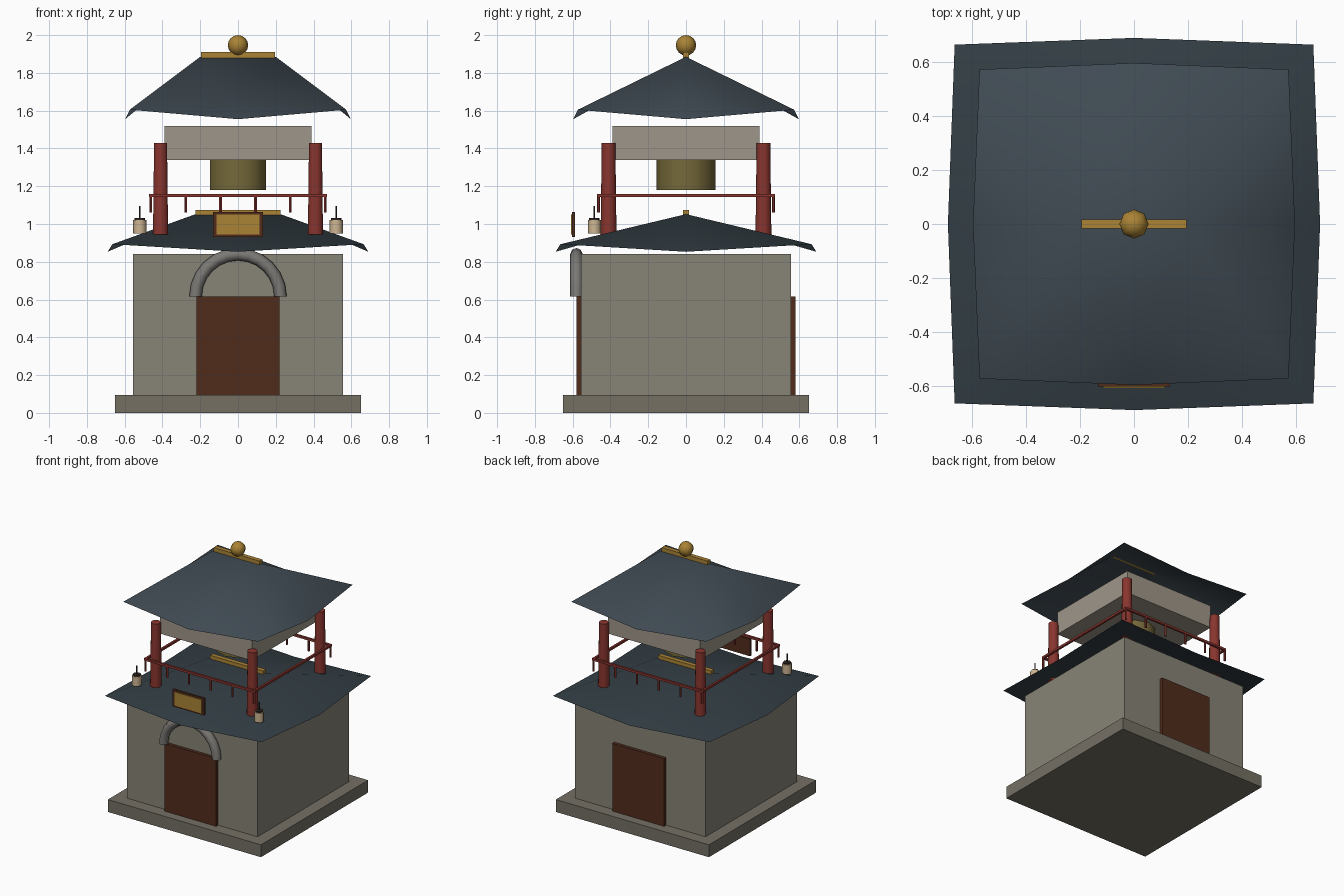
import bpy, bmesh, math
from mathutils import Matrix, Vector

if "Cube" in bpy.data.objects:
    bpy.data.objects.remove(bpy.data.objects["Cube"])


def material(name, r, g, b):
    m = bpy.data.materials.new(name)
    m.diffuse_color = [(c / 255) ** 2.2 for c in (r, g, b)] + [1]
    m.use_nodes = True
    m.node_tree.nodes["Principled BSDF"].inputs["Base Color"].default_value = m.diffuse_color
    return m


STONE = material("stone", 134, 130, 117)
BASE = material("base_stone", 116, 111, 100)
PALE = material("pale_stone", 157, 149, 136)
TRIM = material("arch_stone", 122, 120, 116)
TILE = material("roof_tile", 66, 76, 84)
TILE_LOW = material("lower_roof_tile", 54, 64, 70)
RED = material("red_paint", 136, 56, 50)
WOOD = material("dark_wood", 82, 48, 34)
GOLD = material("gold", 168, 130, 56)
BRONZE = material("bronze", 116, 104, 60)
PAPER = material("lantern_paper", 205, 180, 145)
DARK = material("dark_metal", 50, 42, 38)


def finish(name, bm, mat, smooth=False):
    bmesh.ops.recalc_face_normals(bm, faces=bm.faces)
    me = bpy.data.meshes.new(name)
    bm.to_mesh(me)
    bm.free()
    me.materials.append(mat)
    ob = bpy.data.objects.new(name, me)
    bpy.context.collection.objects.link(ob)
    if smooth:
        bpy.ops.object.select_all(action='DESELECT')
        ob.select_set(True)
        bpy.context.view_layer.objects.active = ob
        bpy.ops.object.shade_smooth_by_angle(angle=math.radians(50))
    return ob


def box(name, lo, hi, mat):
    lo, hi = Vector(lo), Vector(hi)
    bm = bmesh.new()
    bmesh.ops.create_cube(bm, size=1, matrix=Matrix.Translation((lo + hi) / 2)
                          @ Matrix.Diagonal((*(hi - lo), 1)))
    return finish(name, bm, mat)


def cyl(name, x, y, z0, z1, r0, r1, n, mat):
    bm = bmesh.new()
    bmesh.ops.create_cone(bm, cap_ends=True, segments=n, radius1=r0, radius2=r1,
                          depth=z1 - z0, matrix=Matrix.Translation((x, y, (z0 + z1) / 2)))
    return finish(name, bm, mat, True)


def roof(name, ridge, top, corner, corner_z, mid, mid_z, mat):
    """Hipped sheet with upturned corners and bowed eaves."""
    bm = bmesh.new()
    L, R = [bm.verts.new((s * ridge, 0, top)) for s in (-1, 1)]
    ring = []
    for dx, dy in ((-1, -1), (0, -1), (1, -1), (1, 0), (1, 1), (0, 1), (-1, 1), (-1, 0)):
        is_corner = dx and dy
        d, z = (corner, corner_z) if is_corner else (mid, mid_z)
        ring.append(bm.verts.new((dx * d, dy * d, z)))
    owner = [L, R, R, R, R, L, L, L]
    for i in range(8):
        bm.faces.new((owner[i], ring[i], ring[(i + 1) % 8]))
    bm.faces.new((L, ring[1], R))
    bm.faces.new((R, ring[5], L))
    ob = finish(name, bm, mat)
    for p in ob.data.polygons:
        p.use_smooth = True


# Base, lower storey and doors
box("base", (-.65, -.65, 0), (.65, .65, .095), BASE)
box("lower_storey", (-.555, -.555, .095), (.555, .555, .84), STONE)
for side, s in (("front", -1), ("back", 1)):
    box(side + "_door", (-.22, min(s * .55, s * .58), .095),
        (.22, max(s * .55, s * .58), .615), WOOD)

# Half-ring arch over the front door
bm = bmesh.new()
rings = []
for i in range(13):
    a = math.pi * i / 12
    ring = []
    for j in range(8):
        t = math.tau * j / 8
        r = .225 + .033 * math.cos(t)
        ring.append(bm.verts.new((r * math.cos(a), -.58 + .033 * math.sin(t),
                                  .615 + r * math.sin(a))))
    rings.append(ring)
for p, q in zip(rings, rings[1:]):
    for j in range(8):
        bm.faces.new((p[j], p[(j + 1) % 8], q[(j + 1) % 8], q[j]))
bm.faces.new(rings[0])
bm.faces.new(rings[-1])
finish("door_arch", bm, TRIM, True)

# Roofs with ridge beams
roof("lower_roof", .225, 1.052, .665, .893, .69, .853, TILE_LOW)
box("lower_ridge", (-.225, -.017, 1.045), (.225, .017, 1.075), GOLD)
roof("upper_roof", .2, 1.885, .573, 1.605, .597, 1.555, TILE)
box("upper_ridge", (-.195, -.017, 1.88), (.195, .017, 1.91), GOLD)

# Finial
bm = bmesh.new()
bmesh.ops.create_uvsphere(bm, u_segments=8, v_segments=8, radius=.054,
                          matrix=Matrix.Translation((0, 0, 1.946)))
finish("finial", bm, GOLD, True)

# Upper beam block and bell
box("upper_block", (-.39, -.39, 1.34), (.39, .39, 1.52), PALE)
cyl("bell", 0, 0, 1.18, 1.36, .157, .157, 10, BRONZE)

# Pillars, rails and posts
for sx in (-1, 1):
    for sy in (-1, 1):
        cyl("pillar", sx * .41, sy * .41, .945, 1.43, .042, .036, 10, RED)
R = .462
for s in (-1, 1):
    box("long_rail", (-.468, s * R - .008, 1.143), (.468, s * R + .008, 1.16), RED)
    box("side_rail", (s * R - .008, -.468, 1.143), (s * R + .008, .468, 1.16), RED)
    for i in range(6):
        cyl("rail_post", -R + i * R * .4, s * R, 1.06, 1.155, .008, .008, 6, RED)

# Blank plaque
box("plaque_frame", (-.133, -.603, .932), (.133, -.587, 1.063), WOOD)
box("plaque_panel", (-.115, -.609, .945), (.115, -.598, 1.05), GOLD)

# Lanterns at the front corners
for s in (-1, 1):
    cyl("lantern", s * .52, -.485, .95, 1.022, .035, .035, 8, PAPER)
    cyl("lantern_cap", s * .52, -.485, 1.02, 1.032, .028, .028, 8, DARK)
    cyl("lantern_cord", s * .52, -.485, 1.03, 1.095, .004, .004, 6, DARK)
